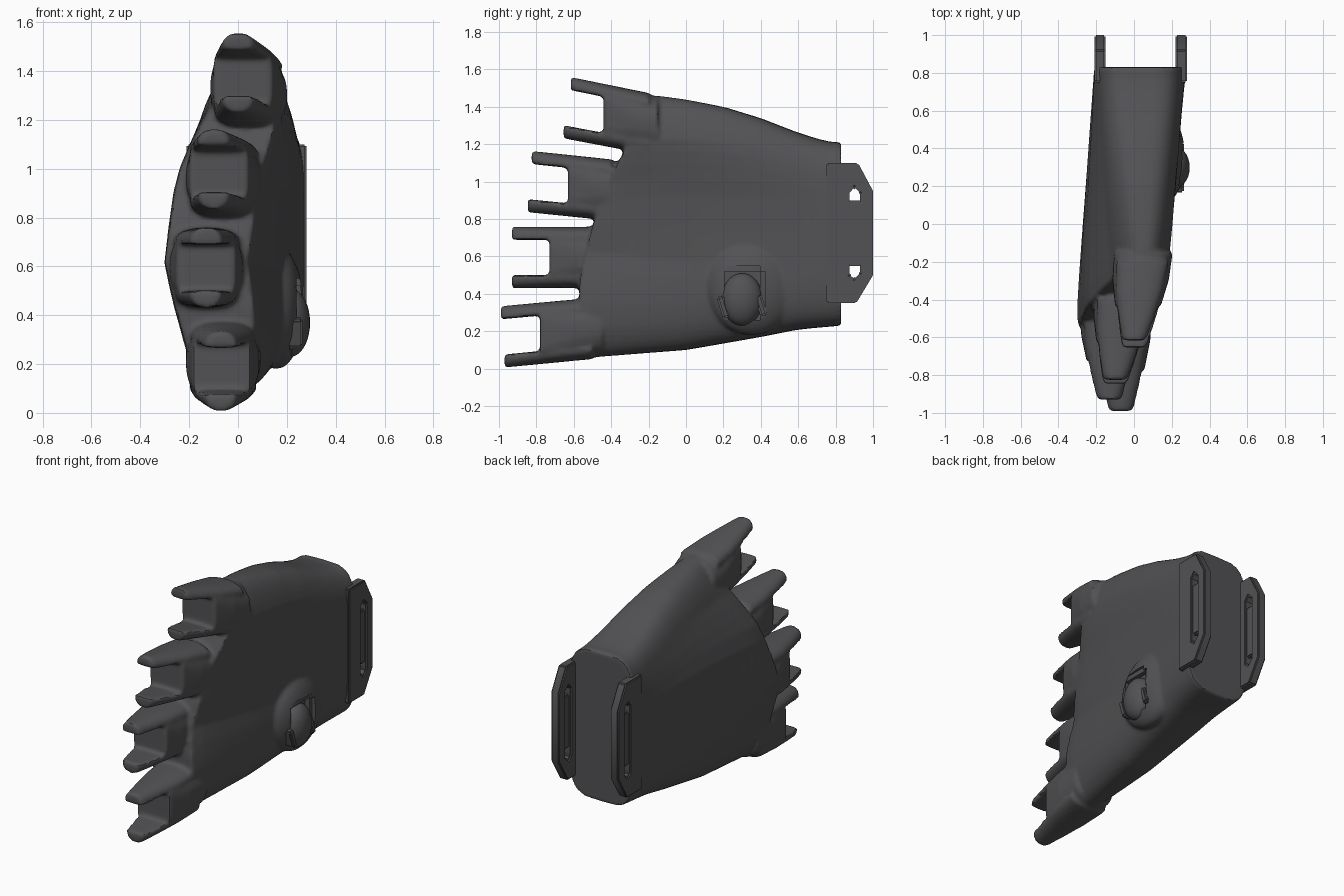
import bpy, bmesh, math
from mathutils import Vector, Matrix

cube = bpy.data.objects.get("Cube")
if cube:
    bpy.data.objects.remove(cube, do_unlink=True)

mat = bpy.data.materials.new("dark_grey_plastic")
mat.use_nodes = True
colour = (0.085, 0.085, 0.09, 1)
mat.diffuse_color = colour
mat.node_tree.nodes["Principled BSDF"].inputs["Base Color"].default_value = colour


def finish(bm, name, angle=35):
    bmesh.ops.recalc_face_normals(bm, faces=bm.faces)
    mesh = bpy.data.meshes.new(name)
    bm.to_mesh(mesh)
    bm.free()
    mesh.materials.append(mat)
    ob = bpy.data.objects.new(name, mesh)
    bpy.context.collection.objects.link(ob)
    activate(ob)
    bpy.ops.object.shade_smooth_by_angle(angle=math.radians(angle))
    return ob


def activate(ob):
    bpy.ops.object.select_all(action="DESELECT")
    ob.select_set(True)
    bpy.context.view_layer.objects.active = ob


def apply_all(ob):
    activate(ob)
    for m in list(ob.modifiers):
        bpy.ops.object.modifier_apply(modifier=m.name)


def curve(table, t):
    """Smoothly read a value from a short list of (position, value) pairs."""
    for (a, p), (b, q) in zip(table, table[1:]):
        if t <= b:
            return p + (q - p) * (t - a) / (b - a)
    return table[-1][1]


def loft(bm, rings):
    """Skin closed rings; caps join mirrored points so they can follow a curve."""
    vs = [[bm.verts.new(p) for p in r] for r in rings]
    n = len(vs[0])
    for a, b in zip(vs, vs[1:]):
        for k in range(n):
            bm.faces.new((a[k], a[(k + 1) % n], b[(k + 1) % n], b[k]))
    for r in (vs[0], vs[-1]):
        for k in range(n // 2):
            corners = [r[k], r[k + 1], r[(n - k - 1) % n], r[(n - k) % n]]
            bm.faces.new(list(dict.fromkeys(corners)))


def power(v, p):
    return math.copysign(abs(v) ** p, v)


def oval(n, e):
    """Superellipse points, starting at the bottom."""
    for k in range(n):
        a = 2 * math.pi * k / n - math.pi / 2
        c = 0 if k in (0, n // 2) else math.cos(a)
        yield power(c, 2 / e), power(math.sin(a), 2 / e)


# Palm: rings run from the curved knuckle line to the flat wrist
knuckle_y = [(0, -.5), (.1, -.57), (.3, -.57), (.5, -.5), (.66, -.42), (.82, -.31), (1, -.15)]
knuckle_x = [(0, -.05), (.2, -.08), (.4, -.13), (.65, -.08), (.85, .03), (1, .05)]
top_z = [(0, 1.46), (.15, 1.44), (.36, 1.4), (.56, 1.34), (.77, 1.26), (.92, 1.215), (1, 1.21)]
low_z = [(0, .06), (.38, .1), (.68, .17), (.83, .21), (1, .23)]
bm = bmesh.new()
rings = []
for i in range(17):
    t = i / 16
    ring = []
    for c, s in oval(48, 2.5 + 1.5 * t):
        v = (s + 1) / 2
        z0, z1 = curve(low_z, t), curve(top_z, t)
        y = curve(knuckle_y, v) * (1 - t) + .83 * t
        mid = curve(knuckle_x, v) * (1 - t) + .035 * t
        ring.append((mid + (.17 + .075 * t ** .6) * c, y, z0 + (z1 - z0) * v))
    rings.append(ring)
loft(bm, rings)

# Raised swelling around the thumb socket
bmesh.ops.create_uvsphere(bm, u_segments=32, v_segments=20, radius=1,
                          matrix=Matrix.Translation((.16, .35, .43)) @ Matrix.Diagonal((.11, .24, .25, 1)))

# Four knuckles: root x y z, tip x y z, y of the socket wall
knuckles = [((.05, -.15, 1.3), (0, -.635, 1.395), -.44),
            ((-.05, -.35, .95), (-.1, -.835, 1), -.63),
            ((-.13, -.45, .595), (-.13, -.93, .595), -.73),
            ((-.06, -.45, .22), (-.07, -.98, .17), -.78)]
for root, tip, wall in knuckles:
    root, tip = Vector(root), Vector(tip)
    f_wall = (wall - root.y) / (tip.y - root.y)
    # Solid base ending in the socket wall
    rings = []
    for f, rx, rz, e in ((0, .155, .155, 2.2), (.5, .15, .16, 2.4), (1, .12, .13, 5)):
        p = root.lerp(tip, f * f_wall)
        rings.append([p + Vector((rx * c, 0, rz * s)) for c, s in oval(28, e)])
    loft(bm, rings)
    # Crescent prongs above and below the slot
    for side in (1, -1):
        rings = []
        for f, w in ((.1, .14), (.45, .125), (.75, .095), (.97, .068), (1, .055)):
            p = root.lerp(tip, f)
            p.y += side * .02 * f * (tip.z - root.z) / .1
            ring = []
            for c, s in oval(24, 2.4):
                h = .1 + (.064 * s if s > 0 else .006 * s)
                ring.append(p + Vector((w * c, 0, side * h)))
            rings.append(ring)
        loft(bm, rings)

# Fuse everything into one moulded body
body = finish(bm, "palm_body")
remesh = body.modifiers.new("fuse", "REMESH")
remesh.mode = "VOXEL"
remesh.voxel_size = .012
remesh.use_smooth_shade = True
soften = body.modifiers.new("soften", "SMOOTH")
soften.factor = .5
soften.iterations = 4
apply_all(body)


def box(name, centre, size, tilt=0, bevel=.01):
    bm = bmesh.new()
    bmesh.ops.create_cube(bm, size=1, matrix=Matrix.Translation(centre)
                          @ Matrix.Rotation(tilt, 4, "X") @ Matrix.Diagonal((*size, 1)))
    if bevel:
        bmesh.ops.bevel(bm, geom=bm.edges[:], offset=bevel, segments=2, affect="EDGES")
    return finish(bm, name)


# Thumb socket recess
cutter = box("socket_cutter", (.3, .3, .39), (.18, .25, .32), bevel=.03)
cutter.hide_render = True
cut = body.modifiers.new("recess", "BOOLEAN")
cut.object = cutter
cut.operation = "DIFFERENCE"
cut.solver = "EXACT"
apply_all(body)
bpy.data.objects.remove(cutter, do_unlink=True)
activate(body)
bpy.ops.object.shade_smooth_by_angle(angle=math.radians(40))

# Thumb knuckle with its hinge lugs
bm = bmesh.new()
bmesh.ops.create_uvsphere(bm, u_segments=28, v_segments=18, radius=1,
                          matrix=Matrix.Translation((.215, .3, .37)) @ Matrix.Diagonal((.08, .11, .14, 1)))
finish(bm, "thumb_knuckle")
for name, y, z in (("front_thumb_lug", .2, .33), ("back_thumb_lug", .4, .34)):
    box(name, (.22, y, z), (.09, .04, .12), tilt=.3)

# Strap loops flush with the sides of the wrist
outer = [(.75, .35), (.91, .35), (1, .5), (1, .95), (.92, 1.1), (.75, 1.1)]
inner = [(.875, .5), (.9, .48), (.93, .51), (.93, .94), (.9, .97), (.875, .94)]
for side, x0, x1 in (("left", .22, .28), ("right", -.21, -.15)):
    bm = bmesh.new()
    layers = [[[bm.verts.new((x, y, z)) for y, z in loop] for loop in (outer, inner)] for x in (x0, x1)]
    (o0, i0), (o1, i1) = layers
    for k in range(6):
        j = (k + 1) % 6
        for a, b in ((o0, i0), (i0, i1), (i1, o1), (o1, o0)):
            bm.faces.new((a[k], a[j], b[j], b[k]))
    bmesh.ops.recalc_face_normals(bm, faces=bm.faces)
    edges = [e for e in bm.edges if e.calc_face_angle(0) > .7]
    bmesh.ops.bevel(bm, geom=edges, offset=.008, segments=2, affect="EDGES")
    finish(bm, side + "_strap_loop")
    box(side + "_strap_bar", ((x0 + x1) / 2, .9, .725), (.03, .075, .35), bevel=.008)
